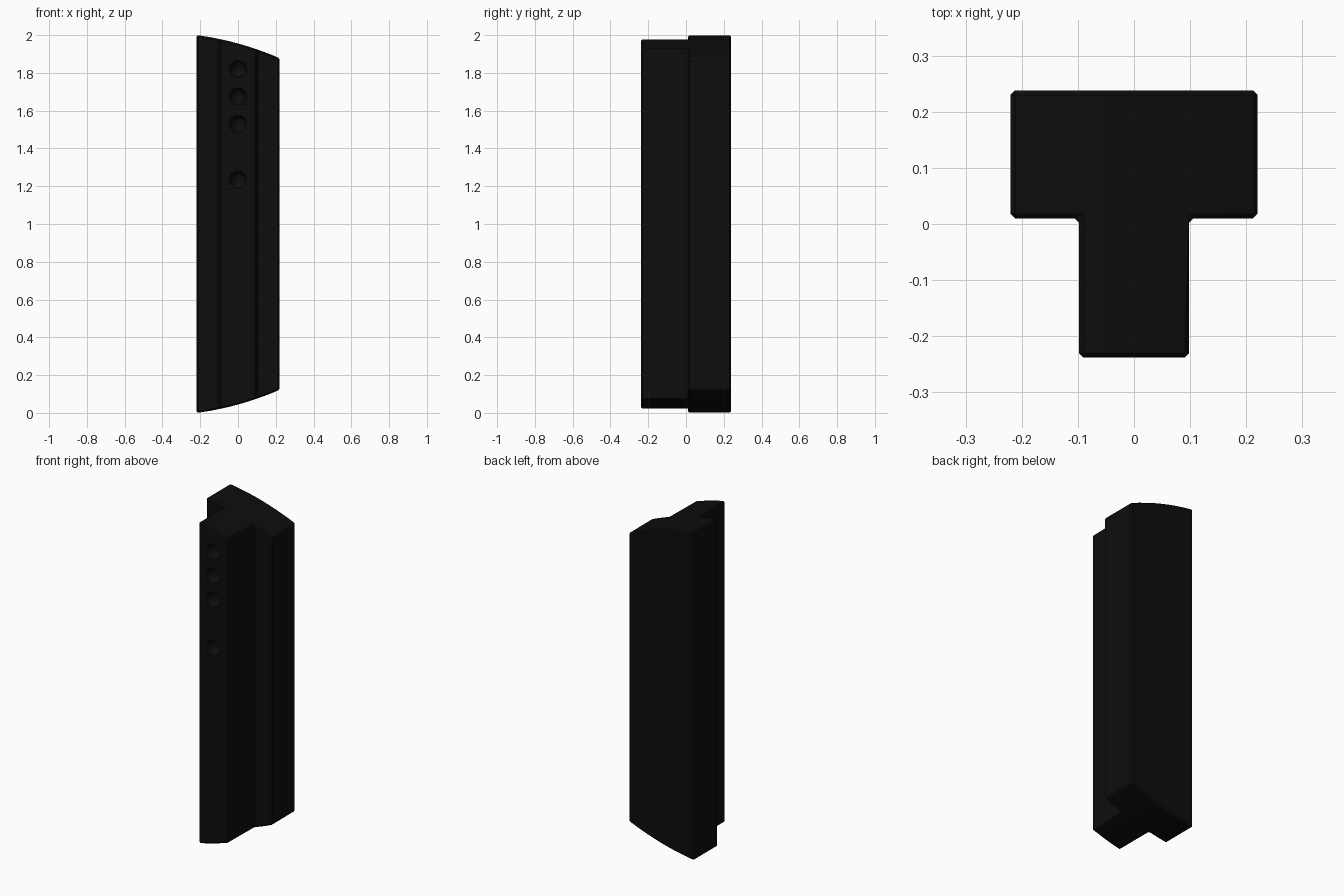
import bpy, bmesh

if "Cube" in bpy.data.objects:
    bpy.data.objects.remove(bpy.data.objects["Cube"])

W, STEM, STEP, D = 0.22, 0.098, 0.01, 0.238   # half width, stem half width, step y, half depth


def drop(x):
    """How far the curved ends fall away from the left edge."""
    t = x + W
    return 0.127 * t + 0.34 * t * t


# T-shaped bar: flat T section cut into strips, extruded, ends curved
bm = bmesh.new()
half = [(STEM, -D), (STEM, STEP), (W, STEP), (W, D)]
outline = half + [(-x, y) for x, y in reversed(half)]
bm.faces.new([bm.verts.new((x, y, 0)) for x, y in outline])
for x in (-0.16, -STEM, -0.05, 0, 0.05, STEM, 0.16):
    bmesh.ops.bisect_plane(bm, geom=bm.verts[:] + bm.edges[:] + bm.faces[:],
                           plane_co=(x, 0, 0), plane_no=(1, 0, 0), dist=1e-5)
ext = bmesh.ops.extrude_face_region(bm, geom=bm.faces[:])
top = {g for g in ext["geom"] if isinstance(g, bmesh.types.BMVert)}
for v in bm.verts:
    v.co.z = 2 - drop(v.co.x) if v in top else drop(v.co.x)
bmesh.ops.recalc_face_normals(bm, faces=bm.faces[:])
mesh = bpy.data.meshes.new("t_bar")
bm.to_mesh(mesh)
bm.free()
bar = bpy.data.objects.new("t_bar", mesh)
bpy.context.collection.objects.link(bar)

black = bpy.data.materials.new("black")
black.diffuse_color = (0.004, 0.004, 0.004, 1)
black.use_nodes = True
black.node_tree.nodes["Principled BSDF"].inputs["Base Color"].default_value = black.diffuse_color
mesh.materials.append(black)

# Small chamfer on the outer edges
bev = bar.modifiers.new("chamfer", "BEVEL")
bev.width = 0.008
bev.segments = 1
bev.limit_method = "ANGLE"
bev.angle_limit = 0.7

# Round dimples down the front of the stem
bm = bmesh.new()
for z in (1.82, 1.675, 1.53, 1.235):
    geo = bmesh.ops.create_uvsphere(bm, u_segments=24, v_segments=12, radius=0.045)
    bmesh.ops.translate(bm, verts=geo["verts"], vec=(0, -D, z))
cm = bpy.data.meshes.new("dimple_cutter")
bm.to_mesh(cm)
bm.free()
cm.materials.append(black)
cutter = bpy.data.objects.new("dimple_cutter", cm)
bpy.context.collection.objects.link(cutter)
cutter.hide_render = True
cutter.display_type = "WIRE"
cut = bar.modifiers.new("dimples", "BOOLEAN")
cut.operation = "DIFFERENCE"
cut.solver = "EXACT"
cut.object = cutter
